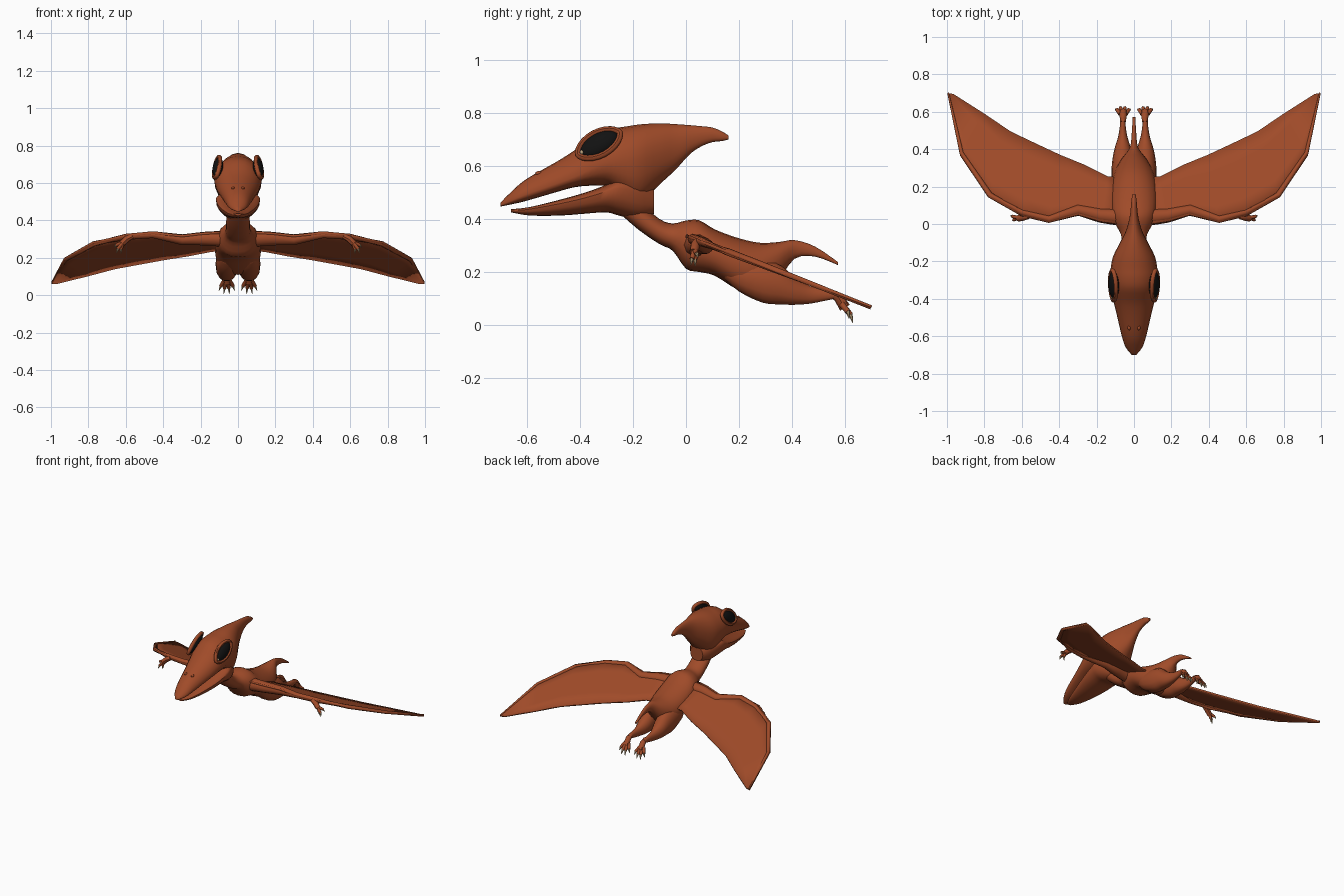
import bpy, bmesh, math
from mathutils import Vector, Matrix

if "Cube" in bpy.data.objects:
    bpy.data.objects.remove(bpy.data.objects["Cube"])


def material(name, rgb):
    m = bpy.data.materials.new(name)
    m.diffuse_color = (*rgb, 1)
    m.use_nodes = True
    m.node_tree.nodes["Principled BSDF"].inputs["Base Color"].default_value = m.diffuse_color
    return m


SKIN = material("rust_skin", (0.35, 0.07, 0.022))
BLACK = material("eye_black", (0.006, 0.006, 0.006))
TAN = material("claw_tan", (0.50, 0.36, 0.20))


def finish(name, bm, mat, mirror=False, angle=45):
    bmesh.ops.recalc_face_normals(bm, faces=bm.faces)
    me = bpy.data.meshes.new(name)
    bm.to_mesh(me)
    bm.free()
    me.materials.append(mat)
    me.shade_smooth()
    me.set_sharp_from_angle(angle=math.radians(angle))
    ob = bpy.data.objects.new(name, me)
    bpy.context.collection.objects.link(ob)
    if mirror:
        ob.modifiers.new("mirror", "MIRROR")
    return ob


def smooth_rows(rows, steps):
    """Catmull-Rom interpolation through rows of numbers."""
    out = []
    for i in range(len(rows) - 1):
        a, b, c, d = (rows[max(0, min(len(rows) - 1, i + k))] for k in (-1, 0, 1, 2))
        for s in range(steps):
            t = s / steps
            out.append([q + 0.5 * t * (r - p + t * (2 * p - 5 * q + 4 * r - w + t * (3 * (q - r) + w - p)))
                        for p, q, r, w in zip(a, b, c, d)])
    return out + [list(rows[-1])]


def skin_rings(bm, rings, closed=False):
    loops = [[bm.verts.new(p) for p in r] for r in rings]
    n = len(loops[0])
    pairs = list(zip(loops, loops[1:])) + ([(loops[-1], loops[0])] if closed else [])
    for a, b in pairs:
        for i in range(n):
            j = (i + 1) % n
            bm.faces.new((a[i], a[j], b[j], b[i]))
    if not closed:
        bm.faces.new(loops[0])
        bm.faces.new(loops[-1][::-1])


def loft(name, rows, x=0, power=0.85, mirror=False, n=20, steps=3):
    """Rows along y: (y, top, bottom, half width, height of widest point)."""
    rings = []
    for y, top, bot, hw, mid in smooth_rows(rows, steps):
        zm = bot + (top - bot) * mid
        ring = []
        for i in range(n):
            a = 2 * math.pi * i / n
            c, s = math.cos(a), math.sin(a)
            px = math.copysign(abs(c) ** (power if s < 0 else 1), c) * hw
            pz = zm + (s * (top - zm) if s > 0 else -abs(s) ** power * (zm - bot))
            ring.append((x + px, y, pz))
        rings.append(ring)
    bm = bmesh.new()
    skin_rings(bm, rings)
    return finish(name, bm, SKIN, mirror)


def add_tube(bm, pts, radii, n=8, closed=False):
    pts = [Vector(p) for p in pts]
    rings = []
    for i, p in enumerate(pts):
        if closed:
            t = pts[(i + 1) % len(pts)] - pts[i - 1]
        else:
            t = pts[min(i + 1, len(pts) - 1)] - pts[max(i - 1, 0)]
        t.normalize()
        ref = Vector((1, 0, 0)) if abs(t.x) < 0.7 else Vector((0, 0, 1))
        if closed:
            ref = EYE_N
        u = t.cross(ref).normalized()
        v = t.cross(u)
        rings.append([p + radii[i] * (u * math.cos(k * 2 * math.pi / n) + v * math.sin(k * 2 * math.pi / n))
                      for k in range(n)])
    skin_rings(bm, rings, closed)


# Head with crest, then lower jaw and throat
loft("head", [
    (-.70, .462, .447, .012, .3), (-.66, .502, .455, .044, .3), (-.604, .55, .468, .064, .3),
    (-.494, .613, .5, .09, .28), (-.42, .66, .52, .108, .28), (-.347, .72, .526, .122, .35),
    (-.29, .74, .522, .127, .42), (-.24, .747, .49, .125, .5), (-.174, .757, .46, .112, .55),
    (-.10, .761, .53, .075, .5), (-.04, .758, .585, .045, .5), (.015, .754, .645, .028, .5),
    (.06, .75, .675, .02, .5), (.10, .745, .69, .016, .5), (.135, .731, .694, .013, .5),
    (.16, .715, .70, .007, .5)])
loft("lower_jaw", [
    (-.66, .437, .425, .016, .6), (-.59, .445, .413, .05, .75), (-.475, .473, .413, .083, .75),
    (-.38, .50, .42, .105, .75), (-.30, .53, .425, .116, .75), (-.25, .56, .412, .116, .7),
    (-.18, .56, .40, .09, .6), (-.12, .52, .42, .05, .5)])

# Neck, torso and tail
loft("body", [
    (-.26, .52, .43, .05, .5), (-.18, .465, .36, .062, .5), (-.10, .40, .305, .065, .5),
    (-.05, .383, .28, .072, .5), (0, .394, .212, .10, .55), (.05, .395, .2, .115, .5),
    (.11, .36, .185, .122, .5), (.2, .327, .13, .122, .5), (.28, .31, .11, .105, .5),
    (.35, .313, .17, .065, .5), (.41, .32, .25, .022, .5), (.487, .296, .258, .012, .5),
    (.573, .238, .226, .007, .5)])

# Legs: thigh running into shin
loft("legs", [
    (.14, .24, .18, .03, .5), (.2, .25, .125, .055, .5), (.29, .25, .082, .06, .5),
    (.36, .225, .076, .053, .5), (.41, .18, .075, .042, .5), (.47, .147, .08, .024, .5),
    (.53, .135, .092, .015, .5), (.57, .128, .10, .014, .5)], x=.06, mirror=True, n=14)

# Feet with toes and claws
feet, claws = bmesh.new(), bmesh.new()
add_tube(feet, [(.058, .545, .122), (.058, .575, .105), (.058, .60, .065)], [.014, .019, .021])
for dx, y, z in ((-.04, .615, .025), (-.012, .63, .008), (.018, .63, .008), (.044, .615, .025)):
    root, tip = Vector((.058 + dx * .35, .588, .078)), Vector((.058 + dx, y, z))
    joint = root.lerp(tip, .65) + Vector((0, .006, .006))
    add_tube(feet, [root, root.lerp(joint, .5), joint], [.012, .011, .010])
    add_tube(claws, [root.lerp(joint, .85), joint, tip], [.007, .008, .0015], 6)

# Wings: sloping membrane between leading and trailing edges
LEAD = [(.08, .0), (.18, .015), (.30, .05), (.455, .01), (.60, .045), (.78, .147), (.93, .37), (.997, .70)]
TRAIL = [(.08, .25), (.14, .255), (.26, .315), (.395, .37), (.53, .433), (.66, .495), (.80, .59), (.965, .695)]


def wing_z(y):
    return .347 - .39 * y


bm = bmesh.new()
rows = []
for (ax, ay), (bx, by) in zip(LEAD, TRAIL):
    row = []
    for k in range(5):
        t = k / 4
        y = ay + (by - ay) * t
        row.append(bm.verts.new((ax + (bx - ax) * t, y, wing_z(y) - .004)))
    rows.append(row)
for a, b in zip(rows, rows[1:]):
    for k in range(4):
        bm.faces.new((a[k], b[k], b[k + 1], a[k + 1]))
membrane = finish("wing_membrane", bm, SKIN, True)
solid = membrane.modifiers.new("thickness", "SOLIDIFY")
solid.thickness = .012
solid.offset = -1

# Arm and finger bone along the leading edge
RADII = [.045, .038, .03, .019, .017, .014, .011, .005]
bones = []
for (x, y), r in zip(LEAD, RADII):
    inward = .7 * r if x > .7 else 0
    bones.append((x - inward, y + .8 * r * (x < .95), wing_z(y) - r))
bm = bmesh.new()
add_tube(bm, bones, RADII, 10)
finish("wing_arm", bm, SKIN, True)

# Small hands hanging from the wing joints
hands = bmesh.new()
add_tube(hands, [(.565, .04, .315), (.595, .035, .30), (.62, .03, .275)], [.014, .018, .017])
for tip in ((.662, .045, .255), (.65, .018, .225), (.625, .035, .222)):
    root, tip = Vector((.612, .032, .285)), Vector(tip)
    joint = root.lerp(tip, .68) + Vector((.005, 0, .004))
    add_tube(hands, [root, joint], [.010, .009])
    add_tube(claws, [root.lerp(joint, .85), joint, tip], [.006, .007, .0015], 6)
finish("feet", feet, SKIN, True)
finish("hands", hands, SKIN, True)
finish("claws", claws, TAN, True)

# Eyes with raised almond lids
tilt = .49
EYE_C = Vector((.108, -.328, .683))
EYE_U = Vector((0, math.cos(tilt), math.sin(tilt)))
EYE_V = Vector((-.35, -.937 * math.sin(tilt), .937 * math.cos(tilt)))
EYE_N = EYE_U.cross(EYE_V)
frame = Matrix((EYE_N, EYE_U, EYE_V)).transposed().to_4x4()
bm = bmesh.new()
bmesh.ops.create_uvsphere(bm, u_segments=20, v_segments=12, radius=1,
                          matrix=Matrix.Translation(EYE_C) @ frame @ Matrix.Diagonal((.026, .08, .043, 1)))
finish("eyes", bm, BLACK, True)

bm = bmesh.new()
rim = []
for i in range(24):
    a = 2 * math.pi * i / 24
    s = math.sin(a)
    rim.append(EYE_C + EYE_U * (.089 * math.cos(a)) + EYE_V * (.047 * s * abs(s) ** .25) + EYE_N * .004)
add_tube(bm, rim, [.012] * 24, 8, closed=True)
finish("eyelids", bm, SKIN, True)

bm = bmesh.new()
bmesh.ops.create_uvsphere(bm, u_segments=8, v_segments=6, radius=.009,
                          matrix=Matrix.Translation(EYE_C - EYE_U * .072 + EYE_N * .007))
finish("eye_corners", bm, TAN, True)

# Nostril bumps on the beak
bm = bmesh.new()
bmesh.ops.create_uvsphere(bm, u_segments=10, v_segments=6, radius=1,
                          matrix=Matrix.Translation((.026, -.555, .572)) @ Matrix.Diagonal((.009, .014, .009, 1)))
finish("nostrils", bm, SKIN, True)
